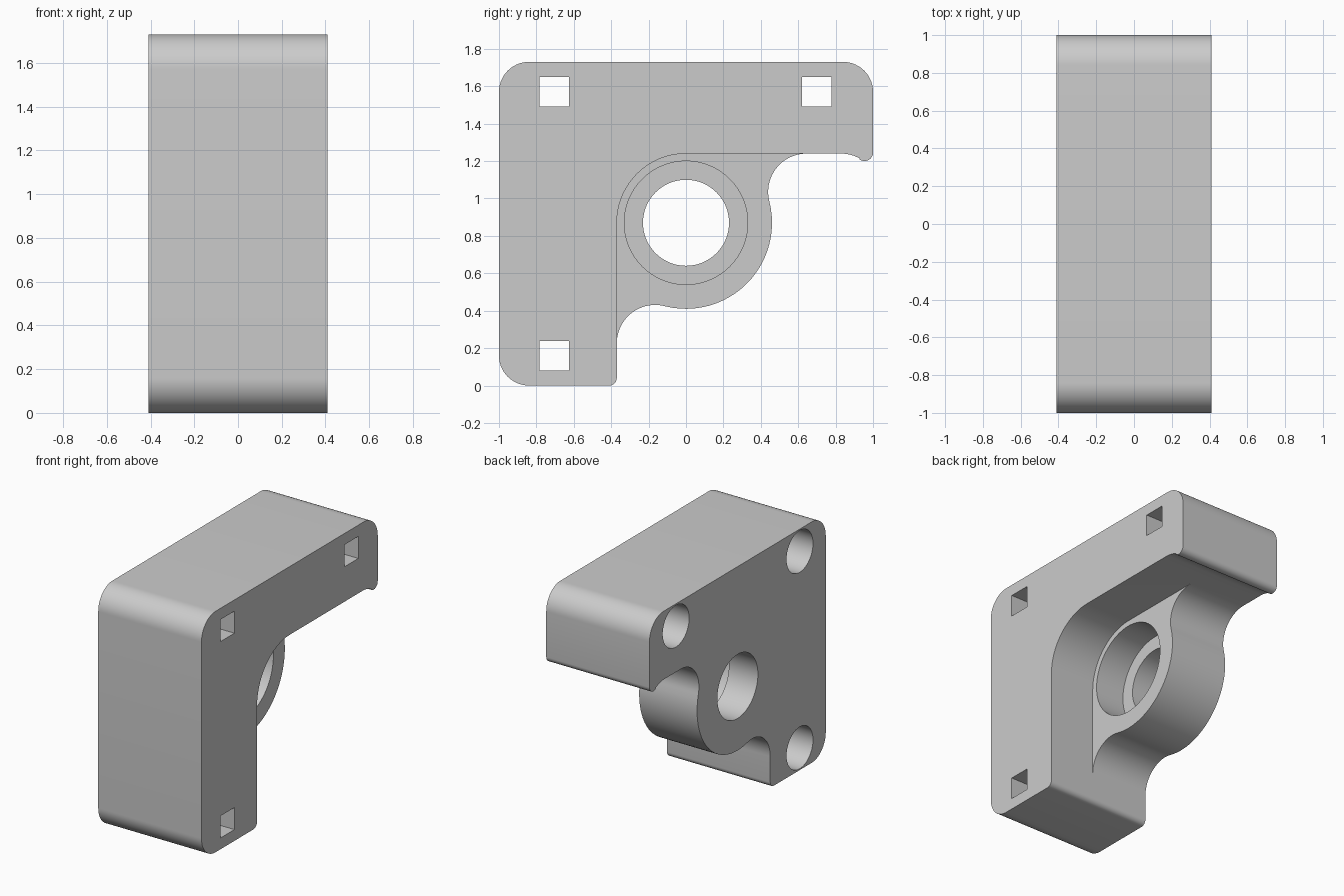
import bpy, bmesh
from math import sin, cos, radians, degrees, atan2, sqrt

cube = bpy.data.objects.get("Cube")
if cube:
    bpy.data.objects.remove(cube, do_unlink=True)

HALF = 0.41          # half width along x
WEB = 0.05           # front of the recessed hub
LEDGE = -0.18        # floor of the counterbore
MID = 0.87           # hub centre height
INNER, HUB, FIL = 0.37, 0.46, 0.205

grey = bpy.data.materials.new("light grey")
grey.use_nodes = True
grey.diffuse_color = (0.6, 0.6, 0.6, 1)
grey.node_tree.nodes["Principled BSDF"].inputs["Base Color"].default_value = (0.6, 0.6, 0.6, 1)


def arc(y, z, r, start, end, step=5):
    """Points along an arc in the side plane, in degrees."""
    n = max(2, round(abs(end - start) / step))
    angles = [radians(start + (end - start) * i / n) for i in range(n + 1)]
    return [(y + r * cos(a), z + r * sin(a)) for a in angles]


def circle(y, z, r):
    return arc(y, z, r, 0, 360)[:-1]


def prism(name, outline, x0, x1):
    """Extrude a side outline along x."""
    bm = bmesh.new()
    face = bm.faces.new([bm.verts.new((x0, y, z)) for y, z in outline])
    top = bmesh.ops.extrude_face_region(bm, geom=[face])["geom"]
    verts = [v for v in top if isinstance(v, bmesh.types.BMVert)]
    bmesh.ops.translate(bm, verts=verts, vec=(x1 - x0, 0, 0))
    bmesh.ops.recalc_face_normals(bm, faces=bm.faces)
    mesh = bpy.data.meshes.new(name)
    bm.to_mesh(mesh)
    bm.free()
    mesh.materials.append(grey)
    obj = bpy.data.objects.new(name, mesh)
    bpy.context.collection.objects.link(obj)
    return obj


# Outline of the bracket: two arms, a round hub and fillets between them
near = INNER - FIL
far = sqrt((HUB + FIL) ** 2 - near ** 2)
tilt = degrees(atan2(near, far))
outline = (
    arc(-INNER - 0.04, 0.04, 0.04, 270, 360, 15)
    + arc(-near, MID - far, FIL, 180, 90 - tilt)
    + arc(0, MID, HUB, 270 - tilt, 360 + tilt)[1:-1]
    + arc(far, MID + near, FIL, 180 + tilt, 90)
    + arc(0.83, 1.04, 0.2, 90, 60)
    + arc(0.955, 1.245, 0.045, 230, 360, 15)
    + arc(0.84, 1.57, 0.16, 0, 90)
    + arc(-0.84, 1.57, 0.16, 90, 180)
    + arc(-0.84, 0.16, 0.16, 180, 270)
)
body = prism("corner_bracket", outline, -HALF, HALF)

# Recess in front of the hub, following the inner side of the arms
recess = arc(0, MID, INNER, 180, 90) + [
    (far, MID + INNER), (far, MID - far), (-INNER, MID - far)]
cutters = [
    prism("hub_recess", recess, WEB, 0.5),
    prism("hub_counterbore", circle(0, MID, 0.33), LEDGE, 0.3),
    prism("hub_bore", circle(0, MID, 0.23), -0.5, 0.2),
]

# Bolt holes: round from one side, square through the other
for y, z in ((-0.705, 1.57), (0.70, 1.57), (-0.705, 0.16)):
    s = 0.079
    square = [(y - s, z - s), (y + s, z - s), (y + s, z + s), (y - s, z + s)]
    cutters.append(prism("round_hole", circle(y, z, 0.15), -0.5, WEB))
    cutters.append(prism("square_hole", square, -0.2, 0.5))

bpy.ops.object.select_all(action='DESELECT')
bpy.context.view_layer.objects.active = body
body.select_set(True)
for cutter in cutters:
    cutter.hide_render = True
    mod = body.modifiers.new("cut", 'BOOLEAN')
    mod.operation = 'DIFFERENCE'
    mod.solver = 'EXACT'
    mod.object = cutter
    bpy.ops.object.modifier_apply(modifier=mod.name)
    bpy.data.objects.remove(cutter, do_unlink=True)

bpy.ops.object.shade_smooth_by_angle(angle=radians(30))
